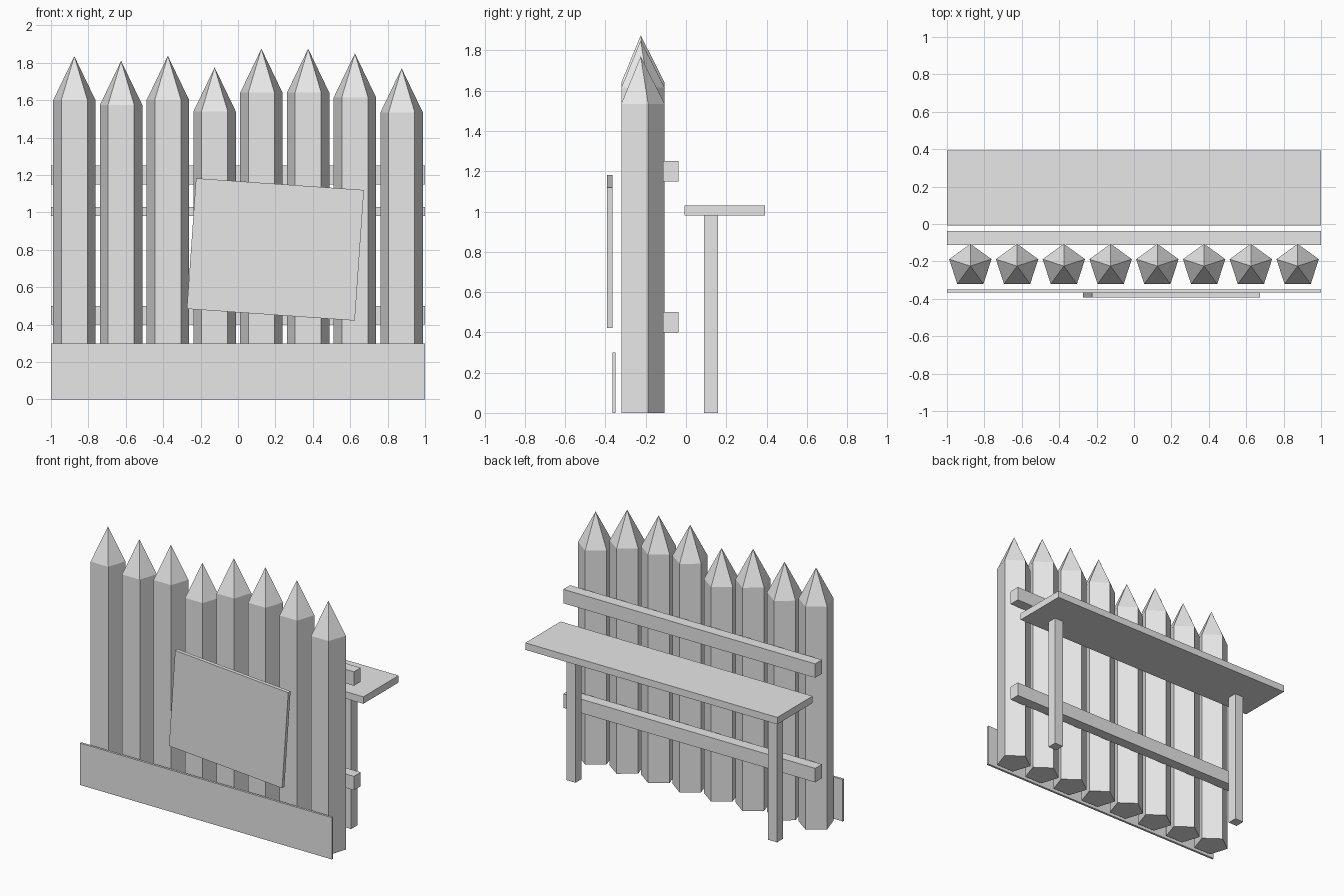
import bpy
import bmesh
from math import radians, sin, cos, tau

cube = bpy.data.objects.get("Cube")
if cube:
    bpy.data.objects.remove(cube, do_unlink=True)

# One plain grey for everything
grey = bpy.data.materials.new("plain grey")
grey.use_nodes = True
colour = (0.8, 0.8, 0.8, 1)
grey.diffuse_color = colour
grey.node_tree.nodes["Principled BSDF"].inputs["Base Color"].default_value = colour


def finish(name, bm):
    bmesh.ops.recalc_face_normals(bm, faces=bm.faces)
    mesh = bpy.data.meshes.new(name)
    bm.to_mesh(mesh)
    bm.free()
    mesh.materials.append(grey)
    obj = bpy.data.objects.new(name, mesh)
    bpy.context.collection.objects.link(obj)
    return obj


def board(name, centre, size, tilt=0):
    bm = bmesh.new()
    bmesh.ops.create_cube(bm, size=1)
    bmesh.ops.scale(bm, vec=size, verts=bm.verts)
    obj = finish(name, bm)
    obj.location = centre
    obj.rotation_euler.y = radians(tilt)
    return obj


def stake(name, x, y, tip, radius=0.119, point=0.235):
    """Five-sided post with one edge to the back and a pointed top."""
    bm = bmesh.new()
    ring = [bm.verts.new((radius * sin(tau * i / 5), radius * cos(tau * i / 5), 0))
            for i in range(5)]
    base = bm.faces.new(ring)
    grown = bmesh.ops.extrude_face_region(bm, geom=[base], use_keep_orig=True)["geom"]
    top = [g for g in grown if isinstance(g, bmesh.types.BMVert)]
    bmesh.ops.translate(bm, verts=top, vec=(0, 0, tip - point))
    cap = next(g for g in grown if isinstance(g, bmesh.types.BMFace))
    apex = bmesh.ops.poke(bm, faces=[cap])["verts"][0]
    apex.co = (0, 0, tip)
    finish(name, bm).location = (x, y, 0)


# Row of stakes with uneven heights
tips = [1.835, 1.81, 1.837, 1.775, 1.875, 1.875, 1.85, 1.77]
for i, tip in enumerate(tips):
    stake(f"stake_{i + 1}", -0.875 + 0.25 * i, -0.225, tip)

# Rails behind the stakes
board("lower_rail", (0, -0.075, 0.45), (2, 0.077, 0.1))
board("upper_rail", (0, -0.075, 1.2), (2, 0.077, 0.1))

# Front skirting and tilted sign panel
board("base_board", (0, -0.357, 0.15), (2, 0.016, 0.3))
board("sign_panel", (0.2, -0.379, 0.802), (0.9, 0.026, 0.7), tilt=4)

# Walkway on two legs at the back
board("walkway", (0, 0.193, 1.005), (2, 0.4, 0.05))
for side, x in (("left", 0.8), ("right", -0.8)):
    board(f"{side}_leg", (x, 0.125, 0.49), (0.07, 0.07, 0.98))
